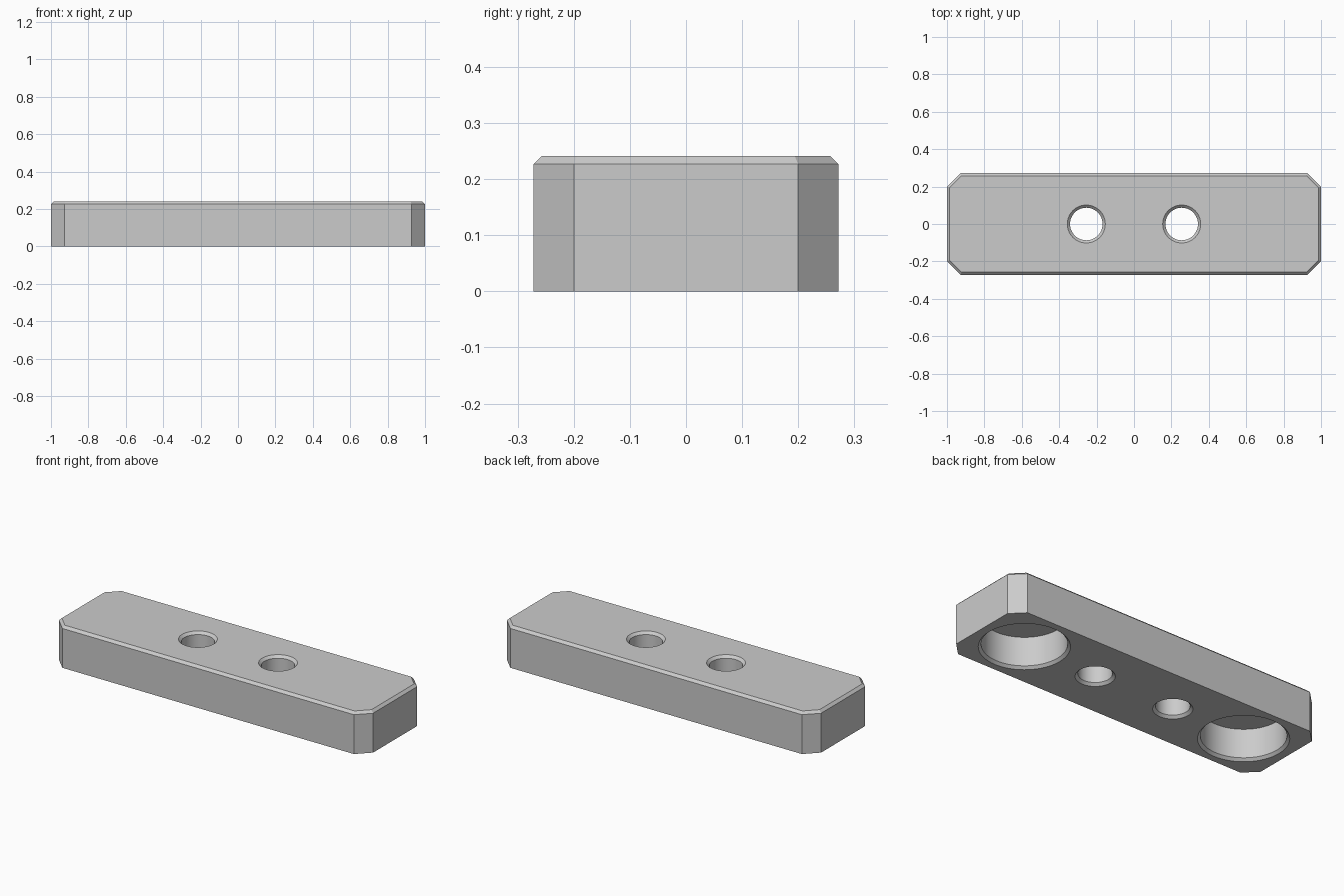
import bpy, bmesh, math

HALF_X, HALF_Y, HEIGHT = 1.0, 0.272, 0.241
CORNER, EDGE = 0.072, 0.0145

if "Cube" in bpy.data.objects:
    bpy.data.objects.remove(bpy.data.objects["Cube"], do_unlink=True)

gray = bpy.data.materials.new("light_gray")
gray.use_nodes = True
color = (0.6, 0.6, 0.6, 1.0)
gray.diffuse_color = color
gray.node_tree.nodes["Principled BSDF"].inputs["Base Color"].default_value = color


def loft(name, rings):
    """Closed solid through a stack of equal-sized point rings."""
    bm = bmesh.new()
    loops = [[bm.verts.new(p) for p in ring] for ring in rings]
    n = len(loops[0])
    for low, high in zip(loops, loops[1:]):
        for i in range(n):
            j = (i + 1) % n
            bm.faces.new((low[i], low[j], high[j], high[i]))
    bm.faces.new(loops[0][::-1])
    bm.faces.new(loops[-1])
    bmesh.ops.recalc_face_normals(bm, faces=bm.faces)
    mesh = bpy.data.meshes.new(name)
    bm.to_mesh(mesh)
    bm.free()
    mesh.materials.append(gray)
    obj = bpy.data.objects.new(name, mesh)
    bpy.context.collection.objects.link(obj)
    return obj


def octagon(inset, z):
    """Rectangle with 45 degree cut corners, offset evenly inward."""
    x, y = HALF_X - inset, HALF_Y - inset
    c = CORNER - inset * (2 - math.sqrt(2))
    return [(x, c - y, z), (x, y - c, z), (x - c, y, z), (c - x, y, z),
            (-x, y - c, z), (-x, c - y, z), (c - x, -y, z), (x - c, -y, z)]


def round_cutter(name, x, profile, sides=64):
    """Turned cutter from (radius, height) pairs."""
    turn = 2 * math.pi / sides
    return loft(name, [[(x + r * math.cos(i * turn), r * math.sin(i * turn), z)
                        for i in range(sides)] for r, z in profile])


# Block with chamfered top edge
block = loft("magnet_bar", [octagon(0, 0), octagon(0, HEIGHT - EDGE),
                            octagon(EDGE, HEIGHT)])

# Countersunk through holes and blind pockets in the underside
hole, pocket = 0.087, 0.218
hole_profile = [(hole + 2 * EDGE, -EDGE), (hole, EDGE),
                (hole, HEIGHT - EDGE), (hole + 2 * EDGE, HEIGHT + EDGE)]
pocket_profile = [(pocket + 2 * EDGE, -EDGE), (pocket, EDGE), (pocket, 0.18)]
cutters = []
for side, s in (("left", 1), ("right", -1)):
    cutters.append(round_cutter(side + "_hole_cutter", s * 0.255, hole_profile))
    cutters.append(round_cutter(side + "_pocket_cutter", s * 0.72, pocket_profile))

for cutter in cutters:
    cutter.hide_render = True
    cut = block.modifiers.new(cutter.name, "BOOLEAN")
    cut.operation = "DIFFERENCE"
    cut.solver = "EXACT"
    cut.object = cutter

# Bake the cuts, then drop the cutters
bpy.context.view_layer.update()
graph = bpy.context.evaluated_depsgraph_get()
result = bpy.data.meshes.new_from_object(block.evaluated_get(graph))
block.modifiers.clear()
block.data = result
block.name = "mounting_block"
for cutter in cutters:
    bpy.data.objects.remove(cutter, do_unlink=True)

# Smooth bores with crisp edges
bpy.ops.object.select_all(action="DESELECT")
block.select_set(True)
bpy.context.view_layer.objects.active = block
bpy.ops.object.shade_smooth_by_angle(angle=math.radians(30))
